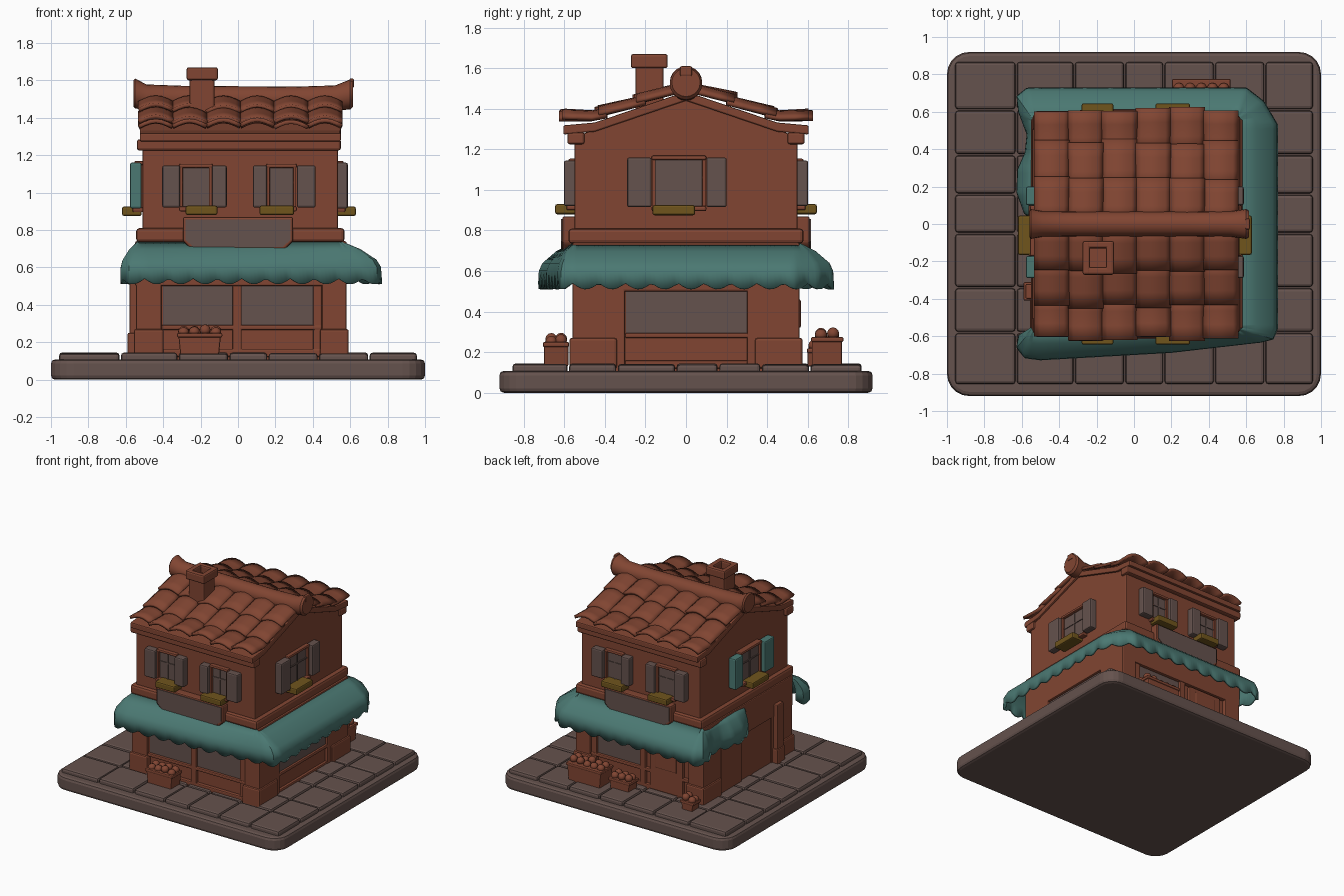
import bpy, bmesh, math, random
from mathutils import Vector

random.seed(4)
if "Cube" in bpy.data.objects:
    bpy.data.objects.remove(bpy.data.objects["Cube"])


def material(name, rgb):
    m = bpy.data.materials.new(name)
    m.use_nodes = True
    m.diffuse_color = (*rgb, 1)
    bsdf = m.node_tree.nodes["Principled BSDF"]
    bsdf.inputs["Base Color"].default_value = (*rgb, 1)
    bsdf.inputs["Roughness"].default_value = 0.9
    return m


BRICK = material("brick red", (0.22, 0.06, 0.032))
STONE = material("stone grey", (0.13, 0.085, 0.075))
TEAL = material("awning teal", (0.07, 0.19, 0.17))
OLIVE = material("planter olive", (0.16, 0.09, 0.012))

# Each side maps (across, outward, up) to model space
SIDES = {
    "front": lambda u, d, z: (u, -d, z),
    "back": lambda u, d, z: (u, d, z),
    "left": lambda u, d, z: (d, u, z),
    "right": lambda u, d, z: (-d, u, z),
    "top": lambda u, d, z: (u, z, d),
}


def finish(name, bm, mat, bevel=0, solid=0, smooth=False):
    bmesh.ops.recalc_face_normals(bm, faces=bm.faces)
    me = bpy.data.meshes.new(name)
    bm.to_mesh(me)
    bm.free()
    me.materials.append(mat)
    ob = bpy.data.objects.new(name, me)
    bpy.context.collection.objects.link(ob)
    if solid:
        mod = ob.modifiers.new("thickness", "SOLIDIFY")
        mod.thickness, mod.offset = solid, 0
    if bevel:
        mod = ob.modifiers.new("soft edges", "BEVEL")
        mod.width, mod.segments = bevel, 2
    if smooth:
        bpy.ops.object.select_all(action="DESELECT")
        ob.select_set(True)
        bpy.context.view_layer.objects.active = ob
        bpy.ops.object.shade_smooth_by_angle(angle=math.radians(35))
    return ob


def prism(name, side, outline, d0, d1, mat=BRICK, bevel=0.008):
    """Extrude an outline drawn on one side between two depths."""
    bm = bmesh.new()
    near, far = [[bm.verts.new(SIDES[side](u, d, z)) for u, z in outline] for d in (d0, d1)]
    bm.faces.new(near)
    bm.faces.new(far)
    for i in range(len(near)):
        bm.faces.new((near[i - 1], near[i], far[i], far[i - 1]))
    return finish(name, bm, mat, bevel)


def block(name, side, u, z, d, mat=BRICK, bevel=0.008):
    (a, b), (c, e) = u, z
    return prism(name, side, [(a, c), (b, c), (b, e), (a, e)], *d, mat, bevel)


def loft(name, rings, mat, closed, **kw):
    """Bridge consecutive rows of points; closed rows become capped tubes."""
    bm = bmesh.new()
    rows = [[bm.verts.new(p) for p in r] for r in rings]
    for a, b in zip(rows, rows[1:]):
        for i in range(0 if closed else 1, len(a)):
            bm.faces.new((a[i - 1], a[i], b[i], b[i - 1]))
    if closed:
        bm.faces.new(rows[0])
        bm.faces.new(rows[-1])
    return finish(name, bm, mat, smooth=True, **kw)


def rounded(x, y, r):
    pts = []
    for k, (sx, sy) in enumerate([(1, 1), (-1, 1), (-1, -1), (1, -1)]):
        for j in range(6):
            a = math.pi / 2 * (k + j / 5)
            pts.append((sx * (x - r) + r * math.cos(a), sy * (y - r) + r * math.sin(a)))
    return pts


# Paved base
prism("base_slab", "top", rounded(1, 0.92, 0.12), 0, 0.108, STONE, 0.022)
cols = [-0.96, -0.63, -0.32, -0.05, 0.16, 0.43, 0.70, 0.96]
rows = [-0.86, -0.58, -0.34, -0.05, 0.16, 0.37, 0.61, 0.87]
for x0, x1 in zip(cols, cols[1:]):
    for y0, y1 in zip(rows, rows[1:]):
        h = 0.143 + random.uniform(-0.005, 0.003)
        block("paving_stone", "top", (x0 + 0.004, x1 - 0.004), (y0 + 0.004, y1 - 0.004),
              (0.09, h), STONE, 0.016)

# Ground floor walls and corner piers
block("ground_core", "front", (-0.535, 0.555), (0.1, 0.75), (-0.53, 0.53))
block("ground_header", "front", (-0.55, 0.58), (0.5, 0.74), (-0.56, 0.56))
for s in ("front", "back"):
    for u0, u1 in ((-0.545, -0.41), (0.45, 0.58)):
        block("corner_pier", s, (u0, u1), (0.1, 0.6), (0.3, 0.56))
        block("pier_plinth", s, (u0 - 0.012, u1 + 0.012), (0.12, 0.27), (0.34, 0.575), BRICK, 0.012)
    block("shop_glass", s, (-0.4 if s == "front" else 0, 0.44), (0.29, 0.5), (0.5, 0.537), STONE, 0)
    block("shop_sill", s, (-0.41, 0.45), (0.265, 0.292), (0.5, 0.556))
    block("shop_footing", s, (-0.41, 0.45), (0.12, 0.165), (0.5, 0.556))
    block("shop_mullion", s, (-0.03, 0.02), (0.13, 0.52), (0.5, 0.556))
    block("shop_jamb", s, (0.4, 0.45), (0.13, 0.52), (0.5, 0.552))
block("back_door", "back", (-0.36, -0.07), (0.14, 0.49), (0.5, 0.56))
block("door_panel", "back", (-0.31, -0.12), (0.32, 0.46), (0.55, 0.566))
block("side_glass", "left", (-0.295, 0.305), (0.29, 0.5), (0.5, 0.561), STONE, 0)
block("side_sill", "left", (-0.3, 0.31), (0.27, 0.295), (0.5, 0.578))
block("side_footing", "left", (-0.3, 0.31), (0.12, 0.16), (0.5, 0.575))
block("side_pilaster", "right", (-0.4, -0.32), (0.13, 0.6), (0.5, 0.58))
block("pilaster_foot", "right", (-0.41, -0.31), (0.13, 0.25), (0.5, 0.59))
block("side_door", "right", (0.08, 0.34), (0.14, 0.5), (0.5, 0.55))

# Upper storey with gables
gable = [(-0.55, 0.72), (0.55, 0.72), (0.55, 1.26), (0, 1.47), (-0.55, 1.26)]
prism("upper_walls", "left", gable, -0.51, 0.535)
block("floor_band", "front", (-0.545, 0.57), (0.735, 0.81), (-0.58, 0.58), BRICK, 0.018)
for s in ("front", "back"):
    block("eave_beam", s, (-0.54, 0.55), (1.225, 1.285), (0.5, 0.585), BRICK, 0.012)


def window(side, wall, pane, shutters, z, planter, shutter_mat=STONE):
    """Pane with bars, frame, two open shutters and a planter box."""
    (a, b), (lo, hi) = pane, z
    mid, cross = (a + b) / 2, lo + (hi - lo) * 0.6
    block("window_pane", side, pane, z, (wall - 0.03, wall + 0.008), STONE, 0)
    block("window_lintel", side, (a - 0.02, b + 0.02), (hi - 0.008, hi + 0.014), (wall - 0.03, wall + 0.03))
    block("window_sill", side, (a - 0.02, b + 0.02), (lo - 0.025, lo), (wall - 0.03, wall + 0.04))
    for u in (a - 0.008, b + 0.008):
        block("window_jamb", side, (u - 0.008, u + 0.008), z, (wall - 0.03, wall + 0.025), BRICK, 0.003)
    block("window_bar", side, (mid - 0.005, mid + 0.005), z, (wall, wall + 0.014), STONE, 0)
    block("window_crossbar", side, (a, b), (cross - 0.005, cross + 0.005), (wall, wall + 0.014), STONE, 0)
    for u in shutters:
        block("shutter", side, u, (lo - 0.005, hi + 0.005), (wall - 0.01, wall + 0.052), shutter_mat, 0.01)
    block("planter", side, planter, (lo - 0.045, lo + 0.005), (wall - 0.01, wall + 0.095), OLIVE, 0.01)


for s in ("front", "back"):
    window(s, 0.55, (-0.295, -0.155), [(-0.405, -0.31), (-0.14, -0.06)], (0.925, 1.14), (-0.28, -0.11))
    window(s, 0.55, (0.17, 0.295), [(0.08, 0.155), (0.315, 0.415)], (0.925, 1.14), (0.115, 0.3))
for s, wall, mat in (("left", 0.535, STONE), ("right", 0.525, TEAL)):
    window(s, wall, (-0.15, 0.08), [(-0.29, -0.17), (0.1, 0.2)], (0.92, 1.155), (-0.165, 0.045), mat)

# Shop signs
sign = [(-0.295, 0.87), (-0.295, 0.74), (-0.25, 0.695), (0.25, 0.695), (0.295, 0.74), (0.295, 0.87)]
face = [(u * 0.95, 0.785 + (z - 0.785) * 0.85) for u, z in sign]
for s in ("front", "back"):
    prism("sign_board", s, sign, 0.54, 0.61, BRICK, 0.012)
    prism("sign_face", s, face, 0.6, 0.616, STONE, 0)

# Scalloped awning wrapped round three sides and part of the fourth
path = [(-0.56, -0.58), (-0.61, -0.6), (-0.62, -0.66), (-0.58, -0.71), (-0.5, -0.72), (0.2, -0.68),
        (0.68, -0.625), (0.74, -0.61), (0.76, -0.56), (0.76, 0.53), (0.69, 0.65), (0.6, 0.72),
        (-0.57, 0.72), (-0.62, 0.68), (-0.61, 0.6), (-0.565, 0.48), (-0.575, 0.38), (-0.615, 0.29),
        (-0.62, 0.17), (-0.58, 0.06), (-0.54, 0.03)]
outer = []
for p, q in zip(path, path[1:]):
    p, q = Vector(p), Vector(q)
    n = max(1, round((q - p).length / 0.02))
    outer += [p.lerp(q, i / n) for i in range(n)]
inner = [Vector((min(max(p.x, -0.53), 0.54), min(max(p.y, -0.55), 0.55))) for p in outer]
rings = [[(*a.lerp(b, f), z) for a, b in zip(inner, outer)]
         for f, z in ((0, 0.735), (0.5, 0.69), (0.88, 0.635), (0.98, 0.6))]
run, hem = 0, []
for i, p in enumerate(outer):
    run += (p - outer[i - 1]).length if i else 0
    hem.append((p.x, p.y, 0.54 - 0.03 * abs(math.sin(math.pi * run / 0.13))))
loft("awning", rings + [hem], TEAL, False, solid=0.018)

# Roof deck and rows of arched tiles


def slope(y):
    return 1.485 - 0.34 * abs(y) + 0.25 * max(0, abs(y) - 0.45)


ys = [-0.605, -0.45, 0, 0.45, 0.605]
deck = [(y, slope(y)) for y in ys] + [(y, slope(y) - 0.045) for y in reversed(ys)]
prism("roof_deck", "left", deck, -0.525, 0.55)

bm = bmesh.new()
width = 1.085 / 6
for sy in (-1, 1):
    for y0, y1 in ((0.02, 0.25), (0.2, 0.44), (0.39, 0.615)):
        for c in range(6):
            lift, end = random.uniform(0.018, 0.032), y1 + random.uniform(-0.015, 0.012)
            tile = []
            for k in range(4):
                y = y0 + (end - y0) * k / 3
                tile.append([bm.verts.new((-0.53 + width * (c + i / 6), sy * y, slope(y) + 0.01
                             + 0.03 * math.sin(math.pi * i / 6) + lift * k / 3)) for i in range(7)])
            for a, b in zip(tile, tile[1:]):
                for i in range(6):
                    bm.faces.new((a[i], a[i + 1], b[i + 1], b[i]))
finish("roof_tiles", bm, BRICK, solid=0.022, smooth=True)

# Ridge roll with upturned ends
ridge = []
for x, r, z in ((-0.56, 0.07, 1.53), (-0.55, 0.08, 1.53), (-0.49, 0.068, 1.51), (-0.3, 0.066, 1.505),
                (0.3, 0.066, 1.5), (0.52, 0.068, 1.505), (0.6, 0.08, 1.525), (0.615, 0.07, 1.53)):
    ridge.append([(x, r * math.cos(math.tau * i / 20), z + r * math.sin(math.tau * i / 20)) for i in range(20)])
loft("ridge_roll", ridge, BRICK, True)
block("ridge_tip", "front", (0.595, 0.62), (1.56, 1.61), (-0.03, 0.03))

# Chimney with an open cap
block("chimney_shaft", "top", (-0.26, -0.125), (-0.25, -0.11), (1.38, 1.61), BRICK, 0.012)
for u in ((-0.275, -0.235), (-0.15, -0.107)):
    block("chimney_cap_side", "top", u, (-0.272, -0.09), (1.6, 1.67), BRICK, 0.012)
for v in ((-0.272, -0.23), (-0.13, -0.09)):
    block("chimney_cap_end", "top", (-0.27, -0.11), v, (1.601, 1.669), BRICK, 0.012)


# Produce crates
def crate(side, u, d, top, filling=BRICK):
    (a, b), (c, e) = u, d
    prism("crate", side, [(a + 0.012, 0.13), (b - 0.012, 0.13), (b, top), (a, top)], c, e)
    block("crate_rim", side, (a - 0.006, b + 0.006), (top - 0.025, top), (c - 0.004, e + 0.006))
    bm = bmesh.new()
    n = max(2, round((b - a) / 0.06))
    for i in range(n):
        for k in (0.3, 0.7):
            p = SIDES[side](a + (b - a) * (i + 0.5) / n, c + (e - c) * k, top + random.uniform(0, 0.018))
            ball = bmesh.ops.create_icosphere(bm, subdivisions=2, radius=0.03)
            bmesh.ops.translate(bm, verts=ball["verts"], vec=p)
    finish("produce", bm, filling, smooth=True)


crate("front", (-0.32, -0.09), (0.58, 0.70), 0.25)
crate("back", (0.21, 0.51), (0.62, 0.77), 0.275)
crate("back", (0.0, 0.18), (0.6, 0.71), 0.22)
crate("back", (-0.56, -0.45), (0.62, 0.71), 0.21)
